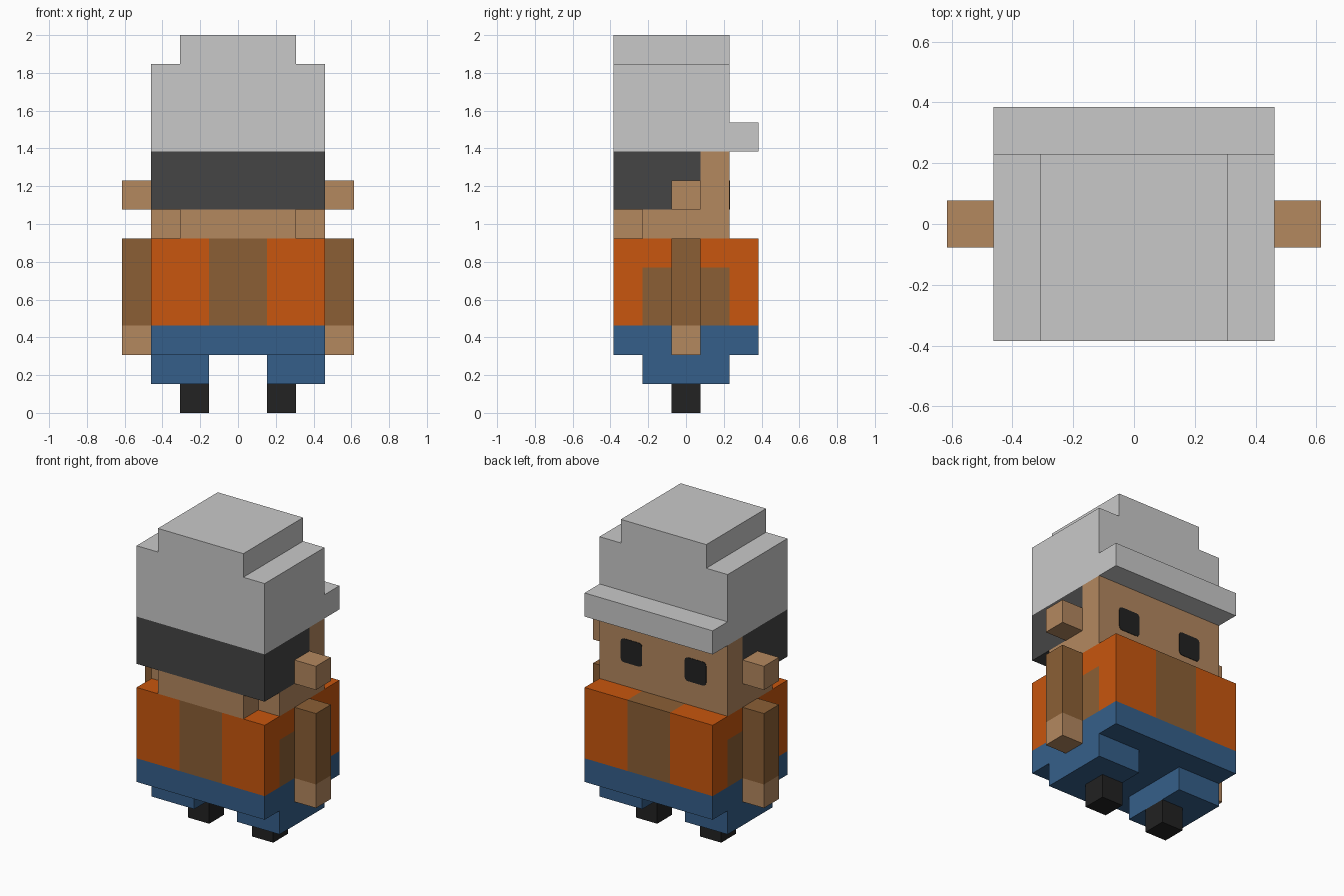
import bpy, bmesh
from mathutils import Vector

cube = bpy.data.objects.get("Cube")
if cube:
    bpy.data.objects.remove(cube, do_unlink=True)

U = 2 / 13  # one block; all sizes below are in blocks


def linear(v):
    v /= 255
    return v / 12.92 if v <= 0.04045 else ((v + 0.055) / 1.055) ** 2.4


def material(name, *rgb):
    m = bpy.data.materials.new(name)
    colour = [linear(v) for v in rgb] + [1]
    m.use_nodes = True
    m.diffuse_color = colour
    bsdf = next(n for n in m.node_tree.nodes if n.type == "BSDF_PRINCIPLED")
    bsdf.inputs["Base Color"].default_value = colour
    return m


GREY = material("light grey", 201, 201, 201)
HAIR = material("dark grey", 69, 69, 69)
SKIN = material("skin", 180, 136, 95)
ORANGE = material("orange", 200, 86, 14)
BROWN = material("brown", 139, 95, 53)
BLUE = material("blue", 53, 95, 138)
BLACK = material("black", 34, 34, 34)


def finish(name, bm, mats, rule=None):
    """Paint faces by rule, scale to size and link the part."""
    bmesh.ops.recalc_face_normals(bm, faces=bm.faces)
    for f in bm.faces:
        if rule:
            f.material_index = mats.index(rule(f.calc_center_median(), f.normal))
    bmesh.ops.scale(bm, vec=(U, U, U), verts=bm.verts)
    mesh = bpy.data.meshes.new(name)
    bm.to_mesh(mesh)
    bm.free()
    for m in mats:
        mesh.materials.append(m)
    ob = bpy.data.objects.new(name, mesh)
    bpy.context.collection.objects.link(ob)
    return ob


def box_mesh(x, y, z):
    bm = bmesh.new()
    bmesh.ops.create_cube(bm, size=1)
    for v in bm.verts:
        v.co = Vector([r[0] if c < 0 else r[1] for c, r in zip(v.co, (x, y, z))])
    return bm


def box(name, x, y, z, mats, cuts=(), rule=None):
    """Block with faces split along (axis, position) cuts for painting."""
    bm = box_mesh(x, y, z)
    for axis, pos in cuts:
        normal = Vector([float(i == axis) for i in range(3)])
        bmesh.ops.bisect_plane(bm, geom=bm.verts[:] + bm.edges[:] + bm.faces[:],
                               plane_co=normal * pos, plane_no=normal)
    return finish(name, bm, mats, rule)


# Torso: orange vest over brown shirt, blue waistband
def torso_rule(c, n):
    if c.z < 3:
        return BLUE
    if abs(n.x) > 0.5:
        return BROWN if abs(c.y) < 1.5 and c.z < 5 else ORANGE
    return BROWN if abs(c.x) < 1 else ORANGE


box("torso", (-3, 3), (-2.5, 2.5), (2, 6), [BLUE, ORANGE, BROWN],
    [(2, 3), (2, 5), (0, -1), (0, 1), (1, -1.5), (1, 1.5)], torso_rule)


# Head: hair wraps the back and the upper sides
def head_rule(c, n):
    return HAIR if c.y < (0.5 if c.z > 8 else -0.5) else SKIN


box("head", (-3, 3), (-2.5, 1.5), (7, 9), [SKIN, HAIR],
    [(2, 8), (1, -0.5), (1, 0.5)], head_rule)
box("jaw", (-3, 3), (-1.5, 1.5), (6, 7), [SKIN])
box("nape", (-2, 2), (-2.5, -1.5), (6, 7), [SKIN])

# Hat: stepped profile extruded front to back, with a brim over the face
half = [(3, 9), (3, 12), (2, 12), (2, 13)]
profile = half + [(-x, z) for x, z in reversed(half)]
bm = bmesh.new()
face = bm.faces.new([bm.verts.new((x, -2.5, z)) for x, z in profile])
extruded = bmesh.ops.extrude_face_region(bm, geom=[face])
bmesh.ops.translate(bm, vec=(0, 4, 0),
                    verts=[g for g in extruded["geom"] if isinstance(g, bmesh.types.BMVert)])
finish("hat", bm, [GREY])
box("hat_brim", (-3, 3), (1.5, 2.5), (9, 10), [GREY])

# Paired parts
for side, s in (("left", 1), ("right", -1)):
    def span(a, b):
        return tuple(sorted((a * s, b * s)))

    box(side + "_arm", span(3, 4), (-0.5, 0.5), (2, 6), [SKIN, BROWN], [(2, 3)],
        lambda c, n: BROWN if c.z > 3 else SKIN)
    box(side + "_ear", span(3, 4), (-0.5, 0.5), (7, 8), [SKIN])
    box(side + "_leg", span(1, 3), (-1.5, 1.5), (1, 2), [BLUE])
    box(side + "_foot", span(1, 2), (-0.5, 0.5), (0, 1), [BLACK])

    # Eye plate with rounded corners
    bm = box_mesh(span(1, 2), (1.48, 1.52), (7, 8))
    corners = [e for e in bm.edges
               if abs(e.verts[0].co.y - e.verts[1].co.y) > 0.01]
    bmesh.ops.bevel(bm, geom=corners, offset=0.14, segments=3,
                    profile=0.5, affect="EDGES")
    finish(side + "_eye", bm, [BLACK])
